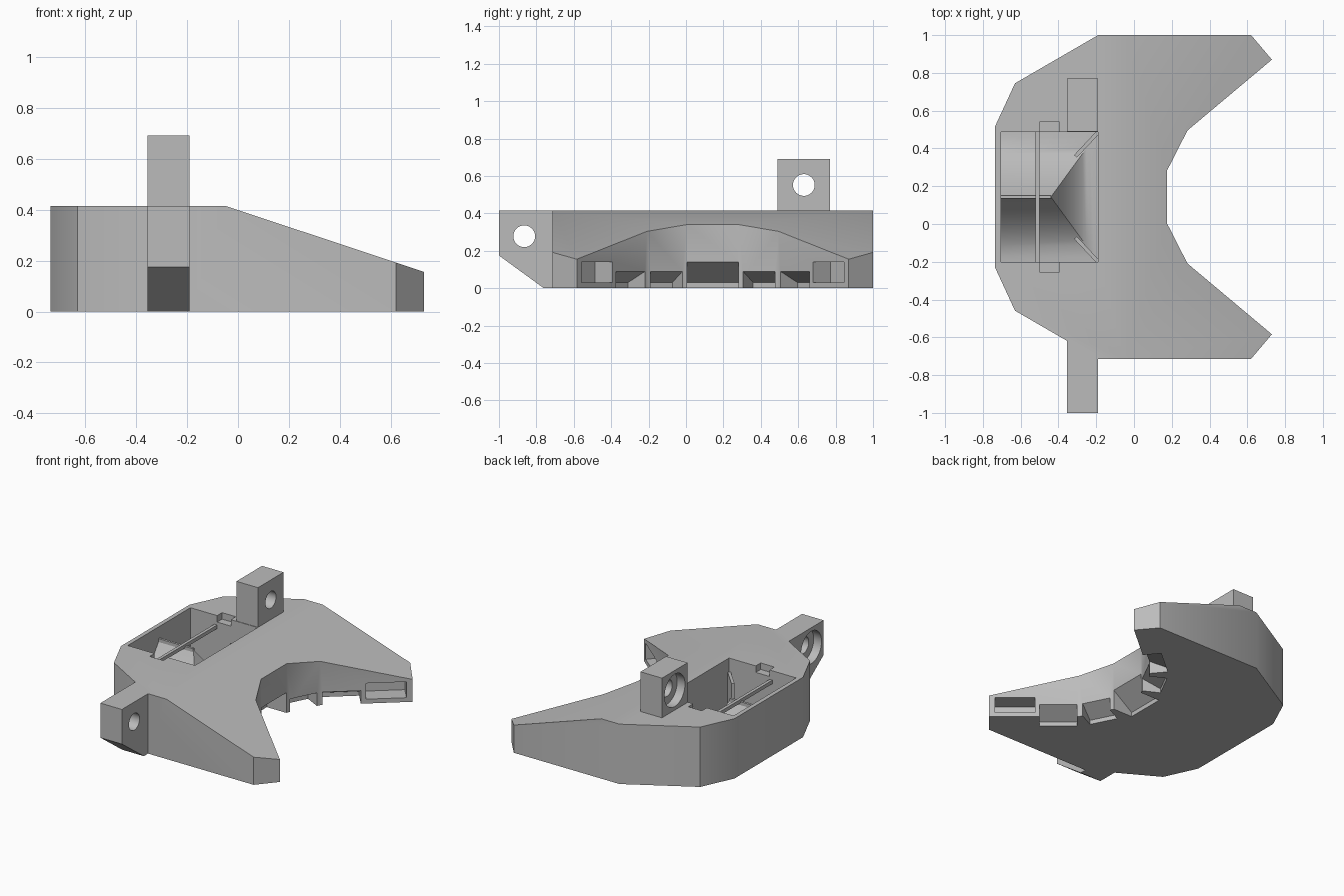
import bpy, bmesh, math
from mathutils import Vector

if "Cube" in bpy.data.objects:
    bpy.data.objects.remove(bpy.data.objects["Cube"], do_unlink=True)

grey = bpy.data.materials.new("plain grey")
grey.use_nodes = True
grey.diffuse_color = (0.5, 0.5, 0.5, 1)
grey.node_tree.nodes["Principled BSDF"].inputs["Base Color"].default_value = (0.5, 0.5, 0.5, 1)

MID = 0.143       # mirror line of the body along y
TOP = 0.415       # height of the flat deck


def make(name, bm):
    bmesh.ops.recalc_face_normals(bm, faces=bm.faces)
    mesh = bpy.data.meshes.new(name)
    bm.to_mesh(mesh)
    bm.free()
    mesh.materials.append(grey)
    ob = bpy.data.objects.new(name, mesh)
    bpy.context.collection.objects.link(ob)
    return ob


def prism(name, points, along):
    """Extrude a flat outline of 3D points along a vector."""
    bm = bmesh.new()
    face = bm.faces.new([bm.verts.new(p) for p in points])
    ext = bmesh.ops.extrude_face_region(bm, geom=[face])
    bmesh.ops.translate(bm, vec=Vector(along),
                        verts=[v for v in ext["geom"] if isinstance(v, bmesh.types.BMVert)])
    return make(name, bm)


def box(name, x0, x1, y0, y1, z0, z1):
    return prism(name, [(x0, y0, z0), (x1, y0, z0), (x1, y1, z0), (x0, y1, z0)], (0, 0, z1 - z0))


def rod(name, radius, x0, x1, y, z, segments=48):
    ring = [2 * math.pi * i / segments for i in range(segments)]
    return prism(name, [(x0, y + radius * math.cos(a), z + radius * math.sin(a)) for a in ring],
                 (x1 - x0, 0, 0))


def cut(target, cutter):
    cutter.hide_render = True
    mod = target.modifiers.new("cut", "BOOLEAN")
    mod.operation, mod.solver, mod.object = "DIFFERENCE", "EXACT", cutter
    bpy.context.view_layer.objects.active = target
    bpy.ops.object.modifier_apply(modifier=mod.name)
    bpy.data.objects.remove(cutter, do_unlink=True)


def smooth(ob, angle=32):
    bpy.ops.object.select_all(action="DESELECT")
    ob.select_set(True)
    bpy.context.view_layer.objects.active = ob
    bpy.ops.object.shade_smooth_by_angle(angle=math.radians(angle))


# Crescent body: half outline mirrored about the middle line
half = [(0.175, 0.283), (0.283, 0.495), (0.73, 0.87), (0.62, 1.0),
        (-0.19, 1.0), (-0.63, 0.745), (-0.735, 0.518)]
outline = half + [(x, 2 * MID - y) for x, y in reversed(half)]
body = prism("body", [(x, y, 0) for x, y in outline], (0, 0, TOP))

# Sloping deck over the arms
cut(body, prism("slope_cutter", [(-0.05, -1.2, TOP), (0.89, -1.2, 0.102), (0.89, -1.2, 0.6),
                                 (-0.05, -1.2, 0.6)], (0, 2.4, 0)))

# Open bay with two shallow rim notches
X0, X1, HALF, FLOOR = -0.705, -0.19, 0.343, 0.05
cut(body, box("bay_cutter", X0, X1, MID - HALF, MID + HALF, FLOOR, 0.6))
for side in (-1, 1):
    ys = sorted((MID + side * 0.3, MID + side * 0.397))
    cut(body, box("notch_cutter", -0.5, -0.395, ys[0], ys[1], 0.37, 0.6))


# Sensor windows along the inner wall
def window(a, b, profile):
    a, b = Vector((*a, 0)), Vector((*b, 0))
    run = b - a
    inward = Vector((-run.y, run.x, 0)).normalized()
    if inward.x > 0:
        inward.negate()
    cut(body, prism("window_cutter", [a + inward * u + Vector((0, 0, z)) for u, z in profile], run))


def sloped(height, depth):
    return [(-0.01, -0.05), (depth, -0.05), (depth, 0.03), (0, height), (-0.01, height)]


shelf = [(-0.01, 0.03), (0.12, 0.03), (0.12, 0.14), (-0.01, 0.14)]


def on_wall(p, q, y):
    return (p[0] + (q[0] - p[0]) * (y - p[1]) / (q[1] - p[1]), y)


window((0.175, 0.006), (0.175, 0.28), sloped(0.14, 0.15))
for p, q, y0, y1, profile in ((half[0], half[1], 0.305, 0.475, sloped(0.09, 0.12)),
                              (half[1], half[2], 0.505, 0.66, sloped(0.09, 0.12)),
                              (half[1], half[2], 0.68, 0.845, shelf)):
    a, b = on_wall(p, q, y0), on_wall(p, q, y1)
    window(a, b, profile)
    window((a[0], 2 * MID - a[1]), (b[0], 2 * MID - b[1]), profile)
smooth(body)

# Hinge lugs, each with a bore and a wide recess on the outer side
LX0, LX1 = -0.355, -0.19
front_lug = prism("front_lug", [(LX0, y, z) for y, z in ((-1, TOP), (-1, 0.175), (-0.76, 0),
                                                        (-0.6, 0), (-0.6, TOP))], (LX1 - LX0, 0, 0))
back_lug = box("back_lug", LX0, LX1, 0.49, 0.77, TOP - 0.01, 0.69)
for lug, y, z in ((front_lug, -0.865, 0.278), (back_lug, 0.63, 0.552)):
    cut(lug, rod("bore_cutter", 0.058, LX0 - 0.1, LX1 + 0.1, y, z))
    cut(lug, rod("recess_cutter", 0.112, LX0 - 0.1, LX0 + 0.06, y, z))
    smooth(lug)

# Curved ridge filling the bay, falling away to three sides
PEAK, PX, STEPS = 0.32, -0.44, 12
bm = bmesh.new()
rings = []
for i in range(STEPS + 1):
    t = i / STEPS
    x, w = PX + (X1 - PX) * t, HALF * t
    z = FLOOR + 0.004 + (PEAK - FLOOR) * (1 - t) ** 2
    rings.append([bm.verts.new(p) for p in ((X0, MID + w, z), (x, MID + w, z),
                                            (x, MID - w, z), (X0, MID - w, z))])
for r, s in zip(rings, rings[1:]):
    for k in range(3):
        bm.faces.new((r[k], r[k + 1], s[k + 1], s[k]))
bmesh.ops.remove_doubles(bm, verts=bm.verts, dist=0.0005)
bm.normal_update()
ridge = make("bay_ridge", bm)
if sum(f.normal.z for f in ridge.data.polygons) < 0:
    ridge.data.flip_normals()
smooth(ridge)

# Thin crossing bars over the ridge
box("cross_bar", -0.522, -0.5, MID - HALF, MID + HALF, 0.325, 0.35)
box("ridge_bar", X0, PX, MID - 0.008, MID + 0.008, 0.29, 0.335)

# Upright fins in the two inner corners of the bay
for name, side in (("left_fin", 1), ("right_fin", -1)):
    a = Vector((X1, MID + side * HALF, FLOOR))
    b = Vector((-0.31, MID + side * 0.215, FLOOR))
    off = Vector((-(b - a).y, (b - a).x, 0)).normalized() * 0.01
    prism(name, [a + off, b + off, b - off, a - off], (0, 0, 0.27))
